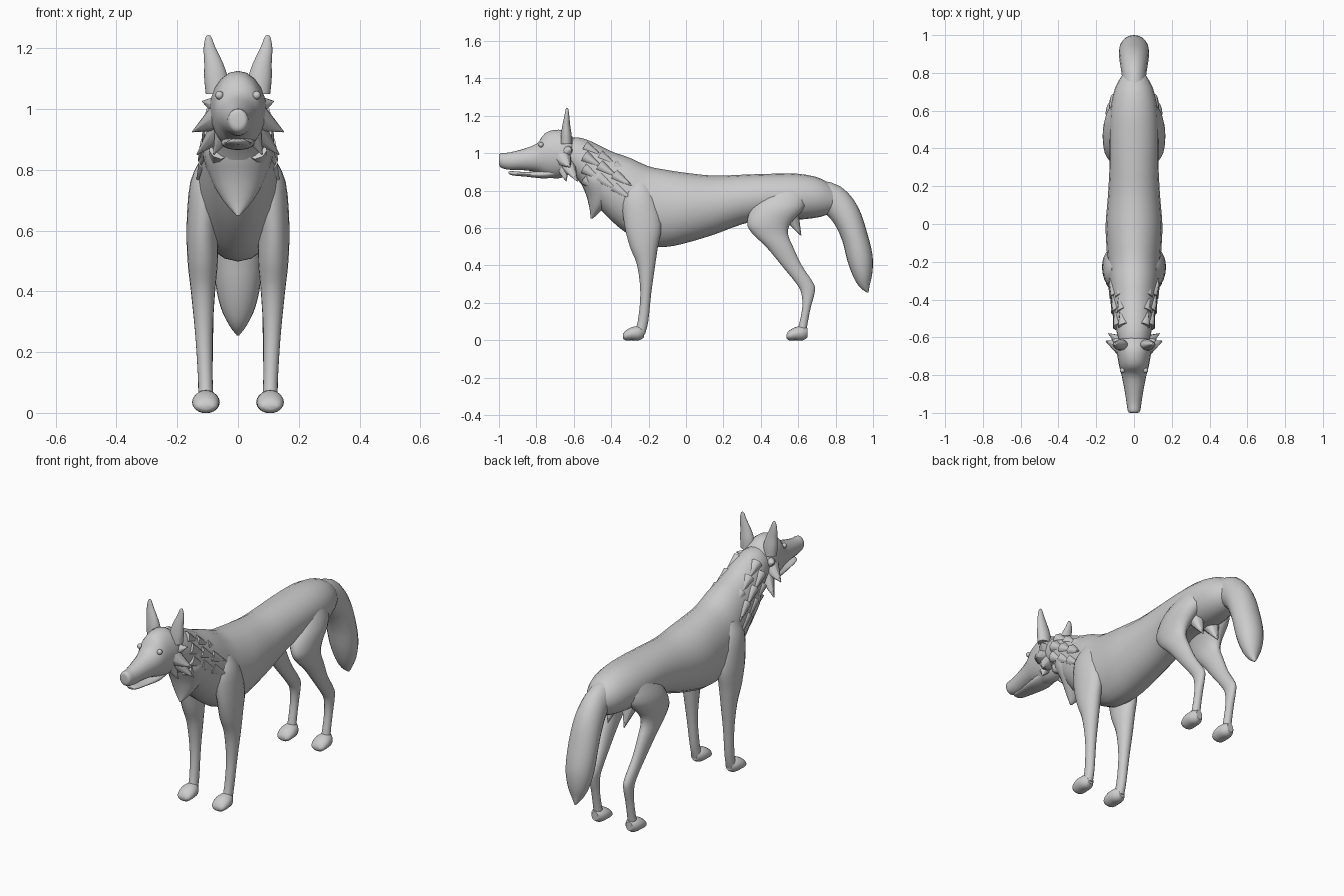
import bpy, bmesh, math
from mathutils import Vector

if "Cube" in bpy.data.objects:
    bpy.data.objects.remove(bpy.data.objects["Cube"], do_unlink=True)

GREY = (0.6, 0.6, 0.6, 1)
fur = bpy.data.materials.new("fur_grey")
fur.use_nodes = True
fur.diffuse_color = GREY
shader = next(n for n in fur.node_tree.nodes if n.type == "BSDF_PRINCIPLED")
shader.inputs["Base Color"].default_value = GREY
shader.inputs["Roughness"].default_value = 0.8


def finish(name, bm, angle=50):
    bmesh.ops.recalc_face_normals(bm, faces=bm.faces)
    mesh = bpy.data.meshes.new(name)
    bm.to_mesh(mesh)
    bm.free()
    obj = bpy.data.objects.new(name, mesh)
    bpy.context.collection.objects.link(obj)
    mesh.materials.append(fur)
    bpy.ops.object.select_all(action="DESELECT")
    obj.select_set(True)
    bpy.context.view_layer.objects.active = obj
    bpy.ops.object.shade_smooth_by_angle(angle=math.radians(angle))
    return obj


def smooth_rows(rows, steps=3):
    """Catmull-Rom interpolation between cross-sections."""
    rows = [Vector(r) for r in rows]
    out = []
    for i in range(len(rows) - 1):
        a, b, c, d = rows[max(i - 1, 0)], rows[i], rows[i + 1], rows[min(i + 2, len(rows) - 1)]
        for k in range(steps):
            t = k / steps
            out.append(b + (c - a) * (t / 2) + (a * 2 - b * 5 + c * 4 - d) * (t * t / 2)
                       + (b * 3 - a - c * 3 + d) * (t ** 3 / 2))
    return out + [rows[-1]]


def loft(name, rows, sides=20):
    """Skin ellipses given as x, y, z, half width, half depth, tilt in degrees."""
    bm = bmesh.new()
    rings = []
    for x, y, z, wide, deep, tilt in smooth_rows(rows):
        ring = []
        for i in range(sides):
            t = math.tau * i / sides
            v = deep * math.sin(t)
            ring.append(bm.verts.new((x + wide * math.cos(t),
                                      y + v * math.cos(math.radians(tilt)),
                                      z + v * math.sin(math.radians(tilt)))))
        rings.append(ring)
    for low, high in zip(rings, rings[1:]):
        for i in range(sides):
            j = (i + 1) % sides
            bm.faces.new((low[i], low[j], high[j], high[i]))
    bm.faces.new(rings[0])
    bm.faces.new(rings[-1])
    return finish(name, bm)


def along_y(name, rows, x=0, shift=0):
    """Upright sections: y, bottom, top, half width."""
    return loft(name, [(x, y + shift, (lo + hi) / 2, w, (hi - lo) / 2, 90) for y, lo, hi, w in rows])


def along_z(name, rows, side=1):
    """Level sections: z, x, y, half width, half depth."""
    return loft(name, [(side * x, y, z, w, d, 0) for z, x, y, w, d in rows])


def tufts(name, spikes):
    """Flattened fur points, each from a base to a tip."""
    bm = bmesh.new()
    for base, tip, radius in spikes:
        base, tip = Vector(base), Vector(tip)
        way = tip - base
        made = bmesh.ops.create_cone(bm, cap_ends=True, segments=8, radius1=radius,
                                     radius2=0.002, depth=way.length)["verts"]
        turn = way.to_track_quat("Z", "Y")
        for v in made:
            v.co = turn @ v.co + (base + tip) / 2
    return finish(name, bm, 60)


# Torso with neck
along_y("torso", [
    (-.66, .93, 1.08, .07), (-.58, .86, 1.085, .09), (-.5, .75, 1.06, .105),
    (-.4, .64, 1.01, .12), (-.3, .56, .975, .132), (-.2, .505, .93, .14),
    (-.1, .5, .91, .147), (0, .52, .895, .15), (.15, .565, .88, .138),
    (.3, .62, .885, .13), (.45, .65, .89, .13), (.6, .645, .89, .125),
    (.72, .66, .865, .1), (.8, .69, .81, .055)])

# Head with long muzzle, and lower jaw
along_y("head", [
    (-1, .945, .985, .018), (-.992, .925, 1, .032), (-.95, .912, 1.003, .039),
    (-.88, .91, 1.02, .05), (-.8, .9, 1.05, .066), (-.755, .88, 1.105, .078),
    (-.7, .865, 1.125, .088), (-.64, .88, 1.115, .092), (-.58, .95, 1.06, .06)])
along_y("lower_jaw", [
    (-.95, .893, .901, .012), (-.93, .882, .904, .03), (-.85, .874, .9, .042),
    (-.75, .865, .91, .055), (-.66, .88, .93, .05)])

# Chest ruff hanging to a point
along_z("chest_ruff", [
    (.65, 0, -.505, .006, .006), (.7, 0, -.48, .05, .035), (.78, 0, -.45, .095, .085),
    (.87, 0, -.47, .115, .1), (.96, 0, -.47, .08, .08)])

# Bushy tail
loft("tail", [
    (0, .7, .775, .06, .085, 95), (0, .79, .745, .065, .085, 65), (0, .855, .67, .075, .078, 35),
    (0, .9, .56, .08, .07, 20), (0, .93, .44, .076, .069, 12), (0, .945, .35, .058, .052, 10),
    (0, .955, .29, .03, .028, 10), (0, .972, .255, .004, .004, 10)])

PAW = [(-.338, .012, .03, .022), (-.325, 0, .05, .038), (-.29, 0, .07, .045),
       (-.25, 0, .075, .038), (-.225, .015, .065, .02)]

for side, word in ((1, "left"), (-1, "right")):
    # Legs and paws
    along_z("front_leg_" + word, [
        (.84, .08, -.25, .04, .05), (.76, .1, -.25, .057, .09), (.62, .116, -.23, .053, .1),
        (.5, .116, -.225, .05, .075), (.4, .115, -.213, .04, .048), (.25, .112, -.215, .028, .029),
        (.1, .107, -.23, .024, .028), (.03, .106, -.25, .026, .03)], side)
    along_z("hind_leg_" + word, [
        (.82, .07, .55, .04, .08), (.72, .09, .5, .07, .14), (.63, .11, .445, .055, .118),
        (.57, .115, .45, .043, .095), (.5, .115, .5, .036, .072), (.4, .11, .565, .028, .054),
        (.3, .105, .638, .025, .046), (.25, .105, .652, .023, .035), (.18, .105, .645, .022, .023),
        (.1, .105, .63, .022, .022), (.03, .105, .615, .025, .025)], side)
    along_y("front_paw_" + word, PAW, side * .106)
    along_y("hind_paw_" + word, PAW, side * .105, .875)

    # Upright pointed ear
    along_z("ear_" + word, [
        (1.05, .07, -.64, .036, .03), (1.1, .072, -.64, .039, .028), (1.15, .08, -.64, .031, .021),
        (1.2, .093, -.637, .02, .013), (1.235, .097, -.636, .01, .007),
        (1.243, .097, -.636, .003, .003)], side)

    # Small round eye
    bm = bmesh.new()
    bmesh.ops.create_uvsphere(bm, u_segments=12, v_segments=8, radius=.014)
    bmesh.ops.translate(bm, verts=bm.verts, vec=(side * .061, -.775, 1.045))
    finish("eye_" + word, bm)

    # Cheek, neck and belly fur
    spikes = [((side * .05, -.66, .98), (side * .15, -.62, .925), .055),
              ((side * .06, -.64, 1.01), (side * .118, -.61, 1.025), .04),
              ((side * .04, -.64, .95), (side * .135, -.58, .85), .05),
              ((side * .04, -.66, .93), (side * .08, -.64, .85), .04),
              ((side * .05, .56, .67), (side * .05, .615, .56), .045)]
    for row in range(3):
        for step in range(4):
            a = math.radians(50 - 30 * step)
            y, z = -.54 + .08 * row, .94 - .05 * row
            reach = .1 + .012 * row
            spikes.append(((side * reach * .8 * math.cos(a), y, z + .12 * math.sin(a)),
                           (side * reach * 1.12 * math.cos(a), y + .09, z - .06 + .14 * math.sin(a)),
                           .035))
    tufts("fur_tufts_" + word, spikes)
